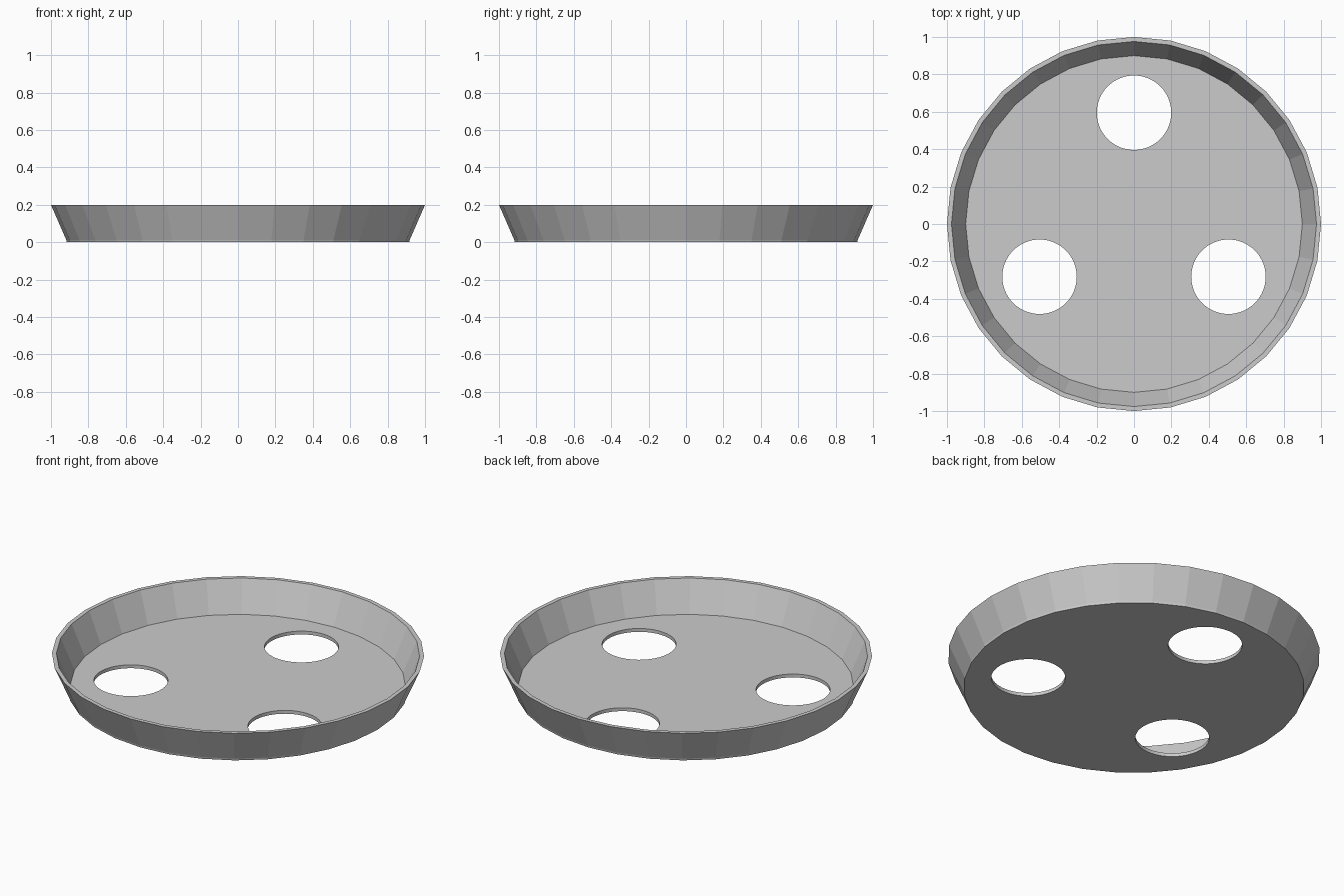
import bpy, bmesh
from math import cos, sin, tau

if "Cube" in bpy.data.objects:
    bpy.data.objects.remove(bpy.data.objects["Cube"])

SIDES = 32


def make_object(name, bm):
    bmesh.ops.recalc_face_normals(bm, faces=bm.faces)
    mesh = bpy.data.meshes.new(name)
    bm.to_mesh(mesh)
    bm.free()
    obj = bpy.data.objects.new(name, mesh)
    bpy.context.collection.objects.link(obj)
    return obj


# Tray: flared wall and flat floor, as one closed lathed shell
bm = bmesh.new()
profile = [(0.915, 0.0), (0.918, 0.012), (1.0, 0.2), (0.976, 0.2), (0.9, 0.02)]
rings = [[bm.verts.new((r * cos(tau * i / SIDES), r * sin(tau * i / SIDES), z))
          for i in range(SIDES)] for r, z in profile]
for low, high in zip(rings, rings[1:]):
    for i in range(SIDES):
        j = (i + 1) % SIDES
        bm.faces.new((low[i], low[j], high[j], high[i]))
bm.faces.new(rings[0])
bm.faces.new(rings[-1])
tray = make_object("tray", bm)

# Three round drain holes through the floor
bm = bmesh.new()
for x, y in [(0, 0.595), (-0.505, -0.282), (0.505, -0.282)]:
    res = bmesh.ops.create_cone(bm, cap_ends=True, segments=64,
                                radius1=0.199, radius2=0.199, depth=0.2)
    bmesh.ops.translate(bm, verts=res["verts"], vec=(x, y, 0))
cutter = make_object("hole_cutter", bm)
cutter.hide_render = True
cutter.hide_set(True)

holes = tray.modifiers.new("holes", "BOOLEAN")
holes.operation = 'DIFFERENCE'
holes.solver = 'EXACT'
holes.object = cutter
